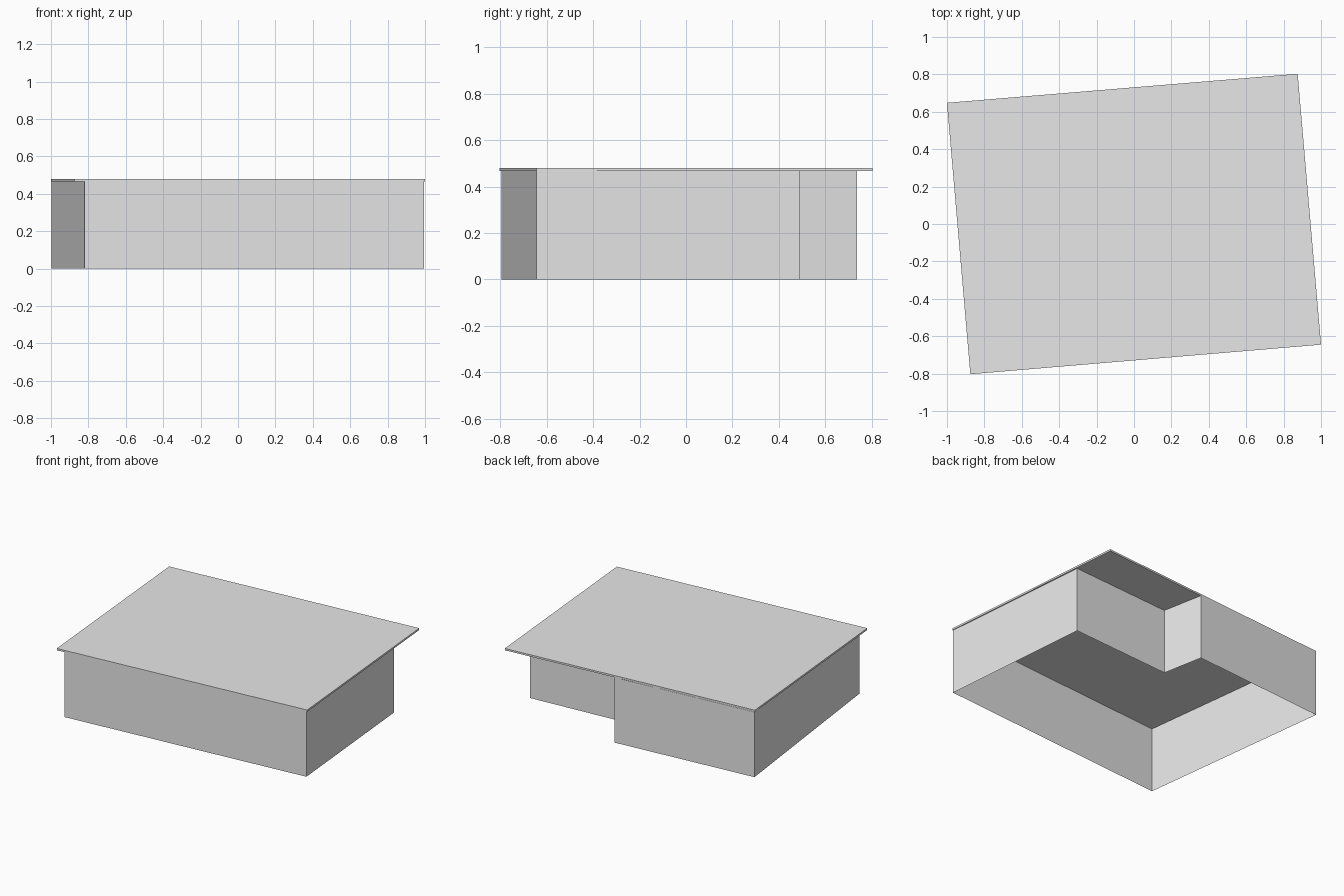
import bpy
import bmesh

if "Cube" in bpy.data.objects:
    bpy.data.objects.remove(bpy.data.objects["Cube"], do_unlink=True)

ROOF_BASE, ROOF_TOP = 0.467, 0.48

# Single plain grey for the whole building
grey = bpy.data.materials.new("light_grey")
grey.use_nodes = True
grey.diffuse_color = (0.8, 0.8, 0.8, 1)
grey.node_tree.nodes["Principled BSDF"].inputs["Base Color"].default_value = (0.8, 0.8, 0.8, 1)


def extrude_outline(name, outline, bottom, top, capped):
    """Raise a counter-clockwise outline; capped gives a slab, otherwise bare walls."""
    bm = bmesh.new()
    low = [bm.verts.new((x, y, bottom)) for x, y in outline]
    high = [bm.verts.new((x, y, top)) for x, y in outline]
    count = len(outline)
    for i in range(count):
        j = (i + 1) % count
        bm.faces.new((low[i], low[j], high[j], high[i]))
    if capped:
        bm.faces.new(high)
        bm.faces.new(low[::-1])
    mesh = bpy.data.meshes.new(name)
    bm.to_mesh(mesh)
    bm.free()
    mesh.materials.append(grey)
    obj = bpy.data.objects.new(name, mesh)
    bpy.context.collection.objects.link(obj)
    return obj


# L-shaped outer walls, open underneath, notched at the back corner
wall_outline = [(-0.82, -0.795), (0.994, -0.645), (0.894, 0.49),
                (0.108, 0.436), (0.05, 0.736), (-0.998, 0.65)]
extrude_outline("walls", wall_outline, 0, ROOF_BASE, False)

# Thin flat roof overhanging the notch
roof_outline = [(-0.875, -0.803), (1.0, -0.645), (0.875, 0.803), (-1.0, 0.648)]
extrude_outline("roof", roof_outline, ROOF_BASE, ROOF_TOP, True)
